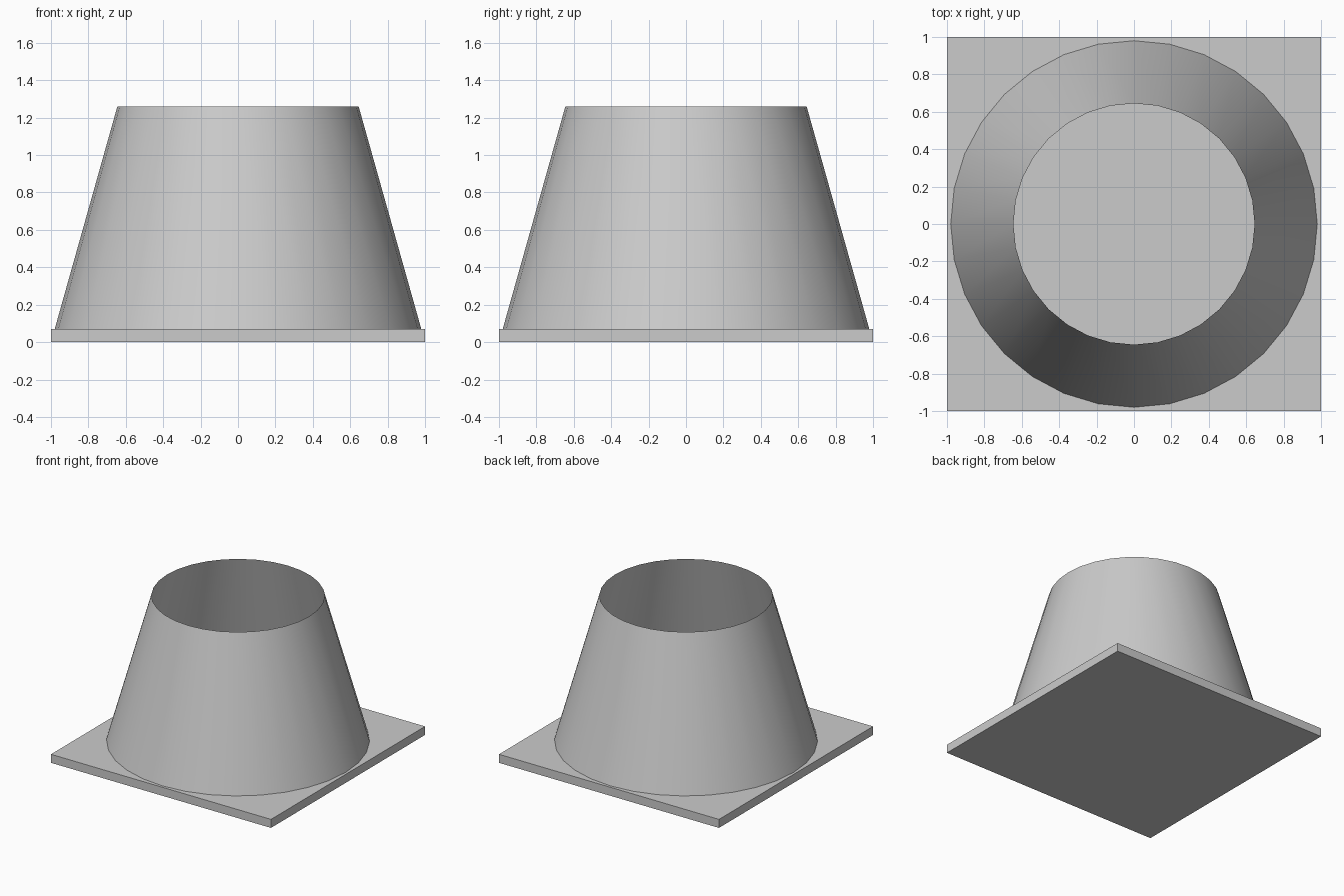
import bpy
import math

cube = bpy.data.objects.get("Cube")
if cube:
    bpy.data.objects.remove(cube, do_unlink=True)

PLATE_HEIGHT = 0.07
TOTAL_HEIGHT = 1.26

# Plain grey finish
grey = bpy.data.materials.new("light_grey")
grey.use_nodes = True
colour = (0.6, 0.6, 0.6, 1)
grey.diffuse_color = colour
grey.node_tree.nodes["Principled BSDF"].inputs["Base Color"].default_value = colour


def finish(name):
    obj = bpy.context.object
    obj.name = name
    obj.data.materials.append(grey)
    return obj


# Square base plate
bpy.ops.mesh.primitive_cube_add(size=1, location=(0, 0, PLATE_HEIGHT / 2))
plate = finish("base_plate")
plate.scale = (2, 2, PLATE_HEIGHT)
bpy.ops.object.transform_apply(location=False, rotation=False, scale=True)

# Thin tapered sleeve, open at both ends
wall_height = TOTAL_HEIGHT - PLATE_HEIGHT
bpy.ops.mesh.primitive_cone_add(
    vertices=32, radius1=0.98, radius2=0.645, depth=wall_height,
    end_fill_type='NOTHING',
    location=(0, 0, PLATE_HEIGHT + wall_height / 2))
sleeve = finish("tapered_sleeve")
bpy.ops.object.shade_smooth_by_angle(angle=math.radians(30))
